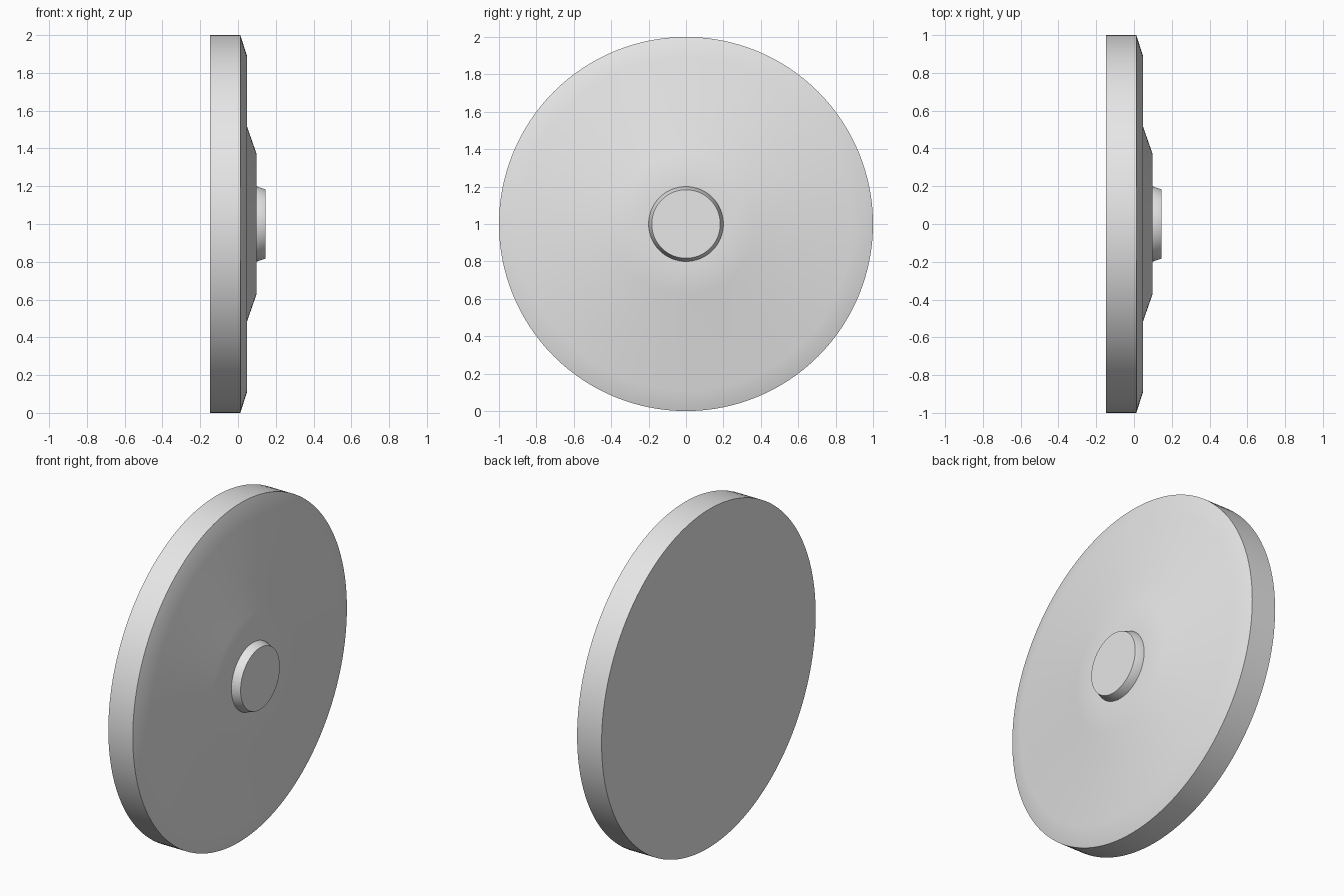
import bpy
import bmesh
import math

cube = bpy.data.objects.get("Cube")
if cube:
    bpy.data.objects.remove(cube, do_unlink=True)

SEGMENTS = 128
CENTRE_Z = 1.0

grey = bpy.data.materials.new("light_grey")
grey.use_nodes = True
colour = (0.8, 0.8, 0.8, 1)
grey.diffuse_color = colour
grey.node_tree.nodes["Principled BSDF"].inputs["Base Color"].default_value = colour


def lathe(name, profile):
    """Turn (x, radius) points around the x axis and cap both ends."""
    bm = bmesh.new()
    rings = []
    for x, radius in profile:
        ring = []
        for i in range(SEGMENTS):
            a = math.tau * i / SEGMENTS
            ring.append(bm.verts.new((x, radius * math.cos(a), radius * math.sin(a))))
        rings.append(ring)
    for low, high in zip(rings, rings[1:]):
        for i in range(SEGMENTS):
            j = (i + 1) % SEGMENTS
            bm.faces.new((low[i], low[j], high[j], high[i]))
    bm.faces.new(rings[0])
    bm.faces.new(rings[-1])
    bmesh.ops.recalc_face_normals(bm, faces=bm.faces)
    mesh = bpy.data.meshes.new(name)
    bm.to_mesh(mesh)
    bm.free()
    mesh.materials.append(grey)
    obj = bpy.data.objects.new(name, mesh)
    obj.location.z = CENTRE_Z
    bpy.context.collection.objects.link(obj)
    bpy.ops.object.select_all(action='DESELECT')
    obj.select_set(True)
    bpy.context.view_layer.objects.active = obj
    bpy.ops.object.shade_smooth_by_angle(angle=math.radians(30))
    return obj


# Disc: flat back, straight rim, sloped edge and raised centre step
lathe("disc", [(-0.148, 1.0), (0.012, 1.0), (0.048, 0.89),
               (0.048, 0.515), (0.097, 0.375), (0.097, 0.2)])

# Hub: short tapered boss, rooted inside the disc
lathe("hub", [(0.06, 0.2), (0.097, 0.2), (0.145, 0.183)])
